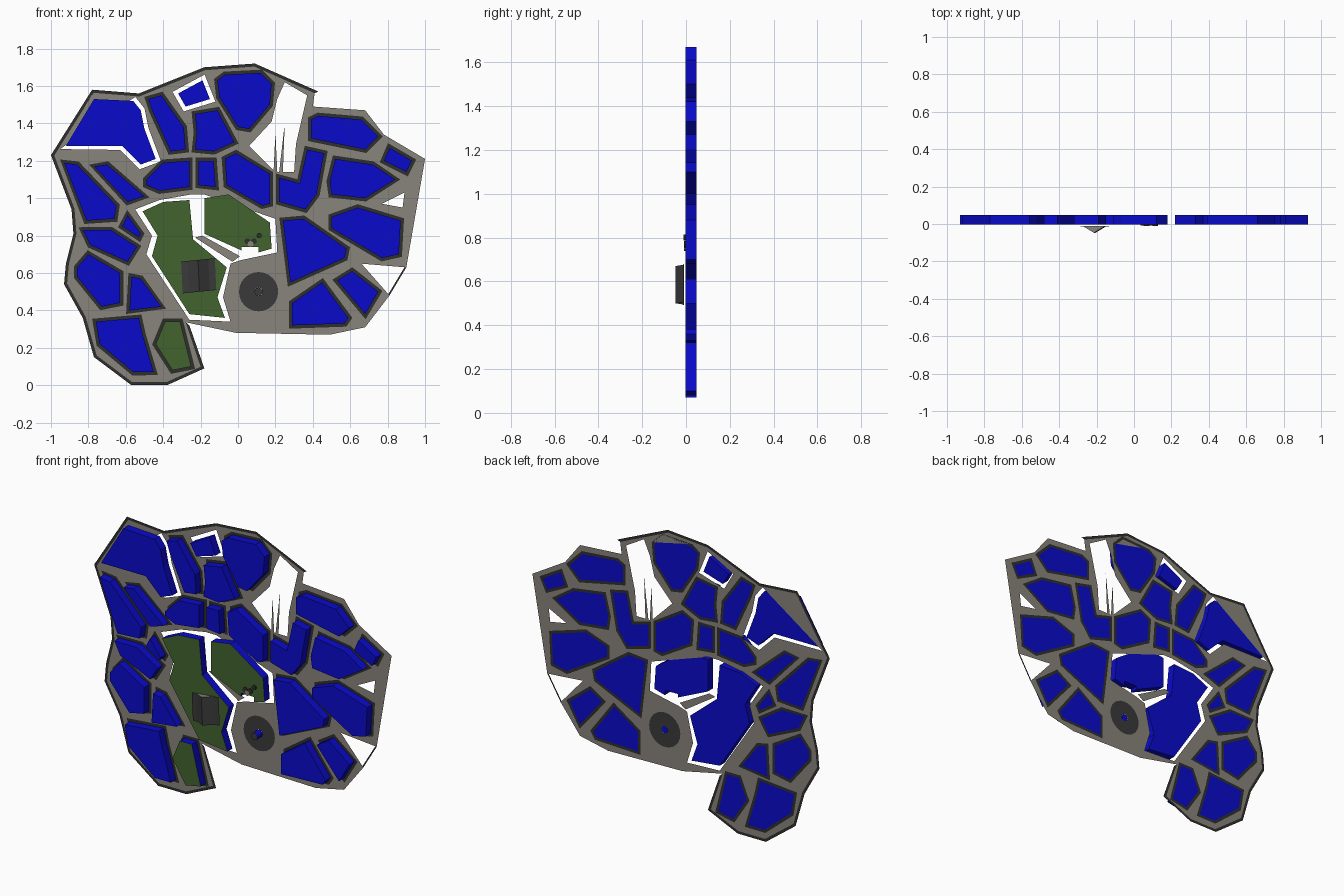
import bpy, bmesh, math
from mathutils import Vector, Matrix

if "Cube" in bpy.data.objects:
    bpy.data.objects.remove(bpy.data.objects["Cube"])

GROUND, ROOF = 0.047, -0.002      # y of the street sheet and of the block fronts


def material(name, rgb):
    m = bpy.data.materials.new(name)
    m.diffuse_color = (*rgb, 1)
    m.use_nodes = True
    m.node_tree.nodes["Principled BSDF"].inputs["Base Color"].default_value = m.diffuse_color
    return m


BLUE = material("block blue", (0.003, 0.003, 0.60))
GREEN = material("park green", (0.052, 0.125, 0.026))
TAUPE = material("street taupe", (0.25, 0.23, 0.20))
DARK = material("curb dark grey", (0.028, 0.028, 0.025))
SLATE = material("slate grey", (0.042, 0.042, 0.042))


def points(flat):
    """x, z pairs in hundredths -> counter-clockwise list of 2D points"""
    p = [Vector((flat[i] / 100, flat[i + 1] / 100)) for i in range(0, len(flat), 2)]
    area = sum(a.x * b.y - b.x * a.y for a, b in zip(p, p[1:] + p[:1]))
    return p if area > 0 else p[::-1]


def offset(p, d):
    """grow (d > 0) a polygon, with limited mitres"""
    out = []
    for i, c in enumerate(p):
        u = (c - p[i - 1]).normalized()
        v = (p[(i + 1) % len(p)] - c).normalized()
        n1, n2 = Vector((u.y, -u.x)), Vector((v.y, -v.x))
        n = (n1 + n2).normalized()
        out.append(c + n * d / max(n.dot(n1), 0.62))
    return out


def circle(x, z, r, n=24):
    return [Vector((x + r * math.cos(2 * math.pi * i / n),
                    z + r * math.sin(2 * math.pi * i / n))) for i in range(n)]


def sheet(name, loops, mat, y=GROUND):
    """flat sheet in the xz plane; inner loops become holes"""
    cu = bpy.data.curves.new(name, 'CURVE')
    cu.dimensions, cu.fill_mode = '2D', 'FRONT'
    for loop in loops:
        s = cu.splines.new('POLY')
        s.points.add(len(loop) - 1)
        for sp, c in zip(s.points, loop):
            sp.co = (c.x, c.y, 0, 1)
        s.use_cyclic_u = True
    tmp = bpy.data.objects.new(name + " outline", cu)
    bpy.context.collection.objects.link(tmp)
    dg = bpy.context.evaluated_depsgraph_get()
    me = bpy.data.meshes.new_from_object(tmp.evaluated_get(dg))
    bpy.data.objects.remove(tmp)
    me.transform(Matrix.Translation((0, y, 0)) @ Matrix.Rotation(math.pi / 2, 4, 'X'))
    me.materials.clear()
    me.materials.append(mat)
    ob = bpy.data.objects.new(name, me)
    bpy.context.collection.objects.link(ob)
    return ob


def prism(name, loop, side, front, y0=GROUND, y1=ROOF):
    """closed extrusion along y; the front face takes its own colour"""
    bm = bmesh.new()
    a = [bm.verts.new((c.x, y0, c.y)) for c in loop]
    b = [bm.verts.new((c.x, y1, c.y)) for c in loop]
    bm.faces.new(a[::-1])
    bm.faces.new(b).material_index = 1
    for i in range(len(loop)):
        j = (i + 1) % len(loop)
        bm.faces.new((a[i], a[j], b[j], b[i]))
    bmesh.ops.recalc_face_normals(bm, faces=bm.faces)
    me = bpy.data.meshes.new(name)
    bm.to_mesh(me)
    bm.free()
    me.materials.append(side)
    me.materials.append(front)
    ob = bpy.data.objects.new(name, me)
    bpy.context.collection.objects.link(ob)
    return ob


holes = []


def block(name, *flat, front=BLUE, curb=True):
    """city block with a dark curb, or with an open gap round it"""
    p = points(flat)
    prism(name, p, BLUE, front)
    rim = offset(p, 0.017 if curb else 0.022)
    holes.append(rim)
    if curb:
        sheet(name + " curb", [rim, p], DARK)


# north-west blocks
block("corner block", -92, 128, -77, 153, -56, 152, -52, 147, -50, 137, -44, 121, -52, 118, -62, 128, curb=False)
block("tall block", -48, 153, -41, 155, -29, 138, -28, 126, -36, 125, -46, 147)
block("small north block", -32, 156, -19, 163, -15, 153, -28, 149, curb=False)
block("inner north block", -23, 145, -11, 147, -2, 130, -13, 125, -23, 126, -22, 135)
block("north block", -11, 163, -7, 166, 12, 167, 18, 161, 17, 150, 6, 137, 0, 138, -10, 154)
block("centre block west", -49, 110, -40, 119, -26, 120, -26, 106, -42, 104, -49, 107)
block("centre block middle", -21, 120, -13, 120, -12, 106, -21, 107)
block("centre block east", -7, 121, -1, 124, 17, 113, 17, 97, 13, 96, -6, 107)
# west blocks
block("west block", -93, 119, -86, 118, -65, 96, -66, 89, -81, 88)
block("west strip block", -77, 117, -70, 118, -50, 101, -59, 98)
block("west corner block", -62, 85, -59, 91, -52, 81, -53, 79)
block("west wedge block", -83, 83, -68, 83, -54, 74, -59, 66, -79, 75)
block("west lower block", -86, 63, -80, 70, -63, 60, -63, 44, -73, 42, -86, 58)
block("west inner block", -57, 58, -52, 57, -41, 42, -58, 40)
block("south block", -76, 34, -53, 36, -51, 27, -45, 7, -56, 7, -74, 22)
block("small park", -44, 22, -39, 34, -31, 34, -25, 10, -35, 8, front=GREEN)
# east blocks
block("north-east block", 39, 142, 43, 144, 66, 142, 75, 133, 68, 126, 39, 132)
block("east corner block", 81, 127, 93, 120, 90, 114, 78, 120)
block("east upper block", 52, 121, 72, 118, 84, 110, 68, 100, 50, 102, 49, 109)
block("east angled block", 37, 126, 46, 124, 42, 102, 36, 94, 22, 98, 22, 111, 33, 108)
block("east middle block", 50, 90, 64, 95, 87, 88, 86, 70, 77, 68, 50, 84)
block("east wedge block", 24, 88, 35, 89, 58, 73, 57, 68, 28, 55)
block("south-east block", 29, 44, 45, 55, 59, 36, 57, 33, 29, 32)
block("south-east small block", 53, 56, 61, 61, 75, 50, 68, 38)

# two large parks standing in one open gap
prism("west park", points((-51, 93, -40, 98, -26, 99, -24, 78, -6, 63, -11, 47, -7, 36,
                           -26, 38, -46, 69, -43, 80)), BLUE, GREEN)
prism("east park", points((-18, 100, -5, 102, 17, 87, 18, 73, 11, 71, 11, 74, 2, 74,
                           2, 72, -18, 81)), BLUE, GREEN)
holes.append(points((-55, 94, -42, 99, -25, 102, -18, 102, -4, 104, 20, 89, 21, 71, 2, 67,
                     -4, 65, -8, 47, -4, 34, -26, 35, -49, 70, -46, 80)))
sheet("park footpath", [points((-23, 79, -19, 80, 1, 69, -3, 66))], TAUPE)

# open areas in the street sheet
holes.append(points((25, 162, 37, 155, 31, 129, 30, 114, 20, 114, 6, 128, 18, 141, 21, 153)))
holes.append(points((77, 97, 89, 103, 88, 95)))
for k, tri in enumerate([(19, 114, 21, 114, 20, 135), (22, 114, 24, 114, 25, 140)]):
    sheet(f"street sliver {k + 1}", [points(tri)], TAUPE)

# round plaza with a short column
holes.append(circle(0.11, 0.50, 0.105))
sheet("plaza disc", [circle(0.11, 0.50, 0.105), circle(0.11, 0.50, 0.022)], SLATE)
prism("plaza column", circle(0.11, 0.50, 0.022, 12), BLUE, SLATE)

# street sheet; its first 18 outline points carry a dark border
outline = points((43, 157, 9, 172, -18, 170, -53, 156, -78, 158, -100, 123, -89, 94, -88, 81,
                  -92, 65, -93, 54, -83, 36, -77, 15, -57, 0, -38, 0, -18, 9, -26, 32,
                  -1, 28, 49, 27, 68, 31, 81, 48, 66, 65, 90, 63, 100, 121, 78, 134,
                  68, 147, 40, 149))
inner = offset(outline, -0.016)
run = 16
sheet("outer border", [outline[:run] + inner[:run][::-1]], DARK)
sheet("streets", [inner[:run] + outline[run:]] + holes, TAUPE)
sheet("notch border", [points((81, 48, 90, 63, 89, 63, 80, 48))], DARK)

# folded pavilion roof on the west park: profile pulled along z
profile = [(-0.09, -0.008), (-0.055, -0.012), (0, -0.045), (0.055, -0.012), (0.09, -0.008)]
bm = bmesh.new()
low, high = ([bm.verts.new((x - 0.21 + dx, y - 0.002, z + x * 0.1)) for x, y in profile]
             for z, dx in ((0.50, 0.004), (0.67, -0.004)))
for i in range(4):
    bm.faces.new((low[i], low[i + 1], high[i + 1], high[i]))
bm.faces.new((low[0], high[0], high[4], low[4]))
for cap in (low, high[::-1]):
    bm.faces.new(cap).material_index = 1
bmesh.ops.recalc_face_normals(bm, faces=bm.faces)
me = bpy.data.meshes.new("pavilion roof")
bm.to_mesh(me)
bm.free()
me.materials.append(SLATE)
me.materials.append(TAUPE)
bpy.context.collection.objects.link(bpy.data.objects.new("pavilion roof", me))

# little garden stones on the east park
for k, (x, z, r, m) in enumerate([(0.05, 0.77, 0.016, DARK), (0.085, 0.77, 0.016, DARK),
                                  (0.067, 0.755, 0.016, TAUPE), (0.113, 0.80, 0.014, DARK)]):
    prism(f"garden stone {k + 1}", circle(x, z, r, 10), m, m, ROOF, ROOF - 0.006 - 0.001 * k)
